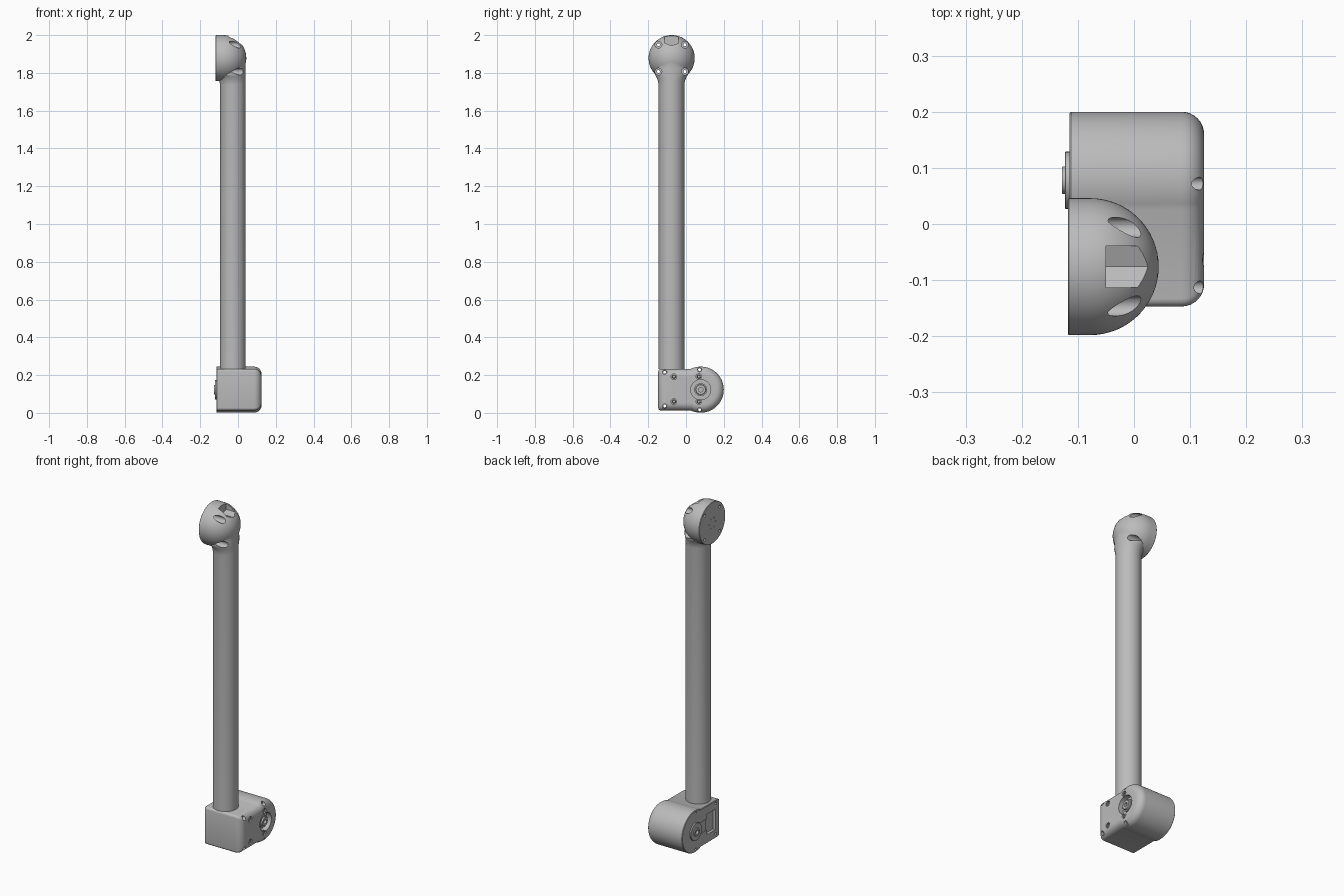
import bpy, bmesh
from math import sin, cos, pi, radians, sqrt

cube = bpy.data.objects.get("Cube")
if cube:
    bpy.data.objects.remove(cube)

grey = bpy.data.materials.new("light_grey")
grey.use_nodes = True
colour = (0.5, 0.5, 0.5, 1)
grey.diffuse_color = colour
grey.node_tree.nodes["Principled BSDF"].inputs["Base Color"].default_value = colour


def loft(name, rings):
    """Closed solid through a list of equally long point rings."""
    bm = bmesh.new()
    loops = [[bm.verts.new(p) for p in ring] for ring in rings]
    n = len(loops[0])
    for a, b in zip(loops, loops[1:]):
        for i in range(n):
            j = (i + 1) % n
            bm.faces.new((a[i], a[j], b[j], b[i]))
    bm.faces.new(loops[0])
    bm.faces.new(loops[-1])
    bmesh.ops.recalc_face_normals(bm, faces=bm.faces)
    mesh = bpy.data.meshes.new(name)
    bm.to_mesh(mesh)
    bm.free()
    mesh.materials.append(grey)
    ob = bpy.data.objects.new(name, mesh)
    bpy.context.collection.objects.link(ob)
    return ob


def turned(name, y, z, profile, n=24):
    """Solid of revolution about the x direction; profile is (x, radius)."""
    return loft(name, [[(x, y + r * cos(2 * pi * i / n), z + r * sin(2 * pi * i / n))
                        for i in range(n)] for x, r in profile])


def block(name, x0, x1, y0, y1, z0, z1):
    return loft(name, [[(x, y0, z0), (x, y1, z0), (x, y1, z1), (x, y0, z1)]
                       for x in (x0, x1)])


def combine(ob, tool, operation="DIFFERENCE"):
    mod = ob.modifiers.new("combine", "BOOLEAN")
    mod.operation, mod.solver, mod.object = operation, "EXACT", tool
    bpy.context.view_layer.objects.active = ob
    bpy.ops.object.modifier_apply(modifier=mod.name)
    bpy.data.objects.remove(tool)


# Head: short drum with a half-ball towards +x
HY, HZ, R = -0.076, 1.878, 0.122
ball = [(-0.078 + R * sin(t), R * cos(t)) for t in [radians(89.5) * i / 16 for i in range(17)]]
arm = turned("arm_and_head", HY, HZ, [(-0.118, R - 0.002), (-0.116, R)] + ball, 64)


# Tube with a flared neck below the head
def tube_ring(z, flare, n=48):
    return [(-0.027 - flare / 2 + (0.068 + flare / 2) * cos(2 * pi * i / n),
             HY - 0.001 + (0.068 + flare) * sin(2 * pi * i / n), z) for i in range(n)]


combine(arm, loft("tube", [tube_ring(z, f) for z, f in (
    (0.233, 0), (1.735, 0), (1.75, 0.002), (1.765, 0.006), (1.778, 0.012),
    (1.79, 0.019), (1.82, 0.019), (1.868, 0))]), "UNION")

# Head screw holes with wide counterbores
for sy in (-1, 1):
    for sz in (-1, 1):
        combine(arm, turned("cutter", HY + sy * 0.07, HZ + sz * 0.071,
                            [(-0.2, 0.008), (-0.088, 0.008), (-0.088, 0.018), (0.2, 0.018)]))

# Cable pocket with a valley floor, open at the top
combine(arm, loft("cutter", [[(x, HY - 0.037, 2.1), (x, HY - 0.037, 1.958), (x, HY, 1.944),
                              (x, HY + 0.037, 1.958), (x, HY + 0.037, 2.1)]
                             for x in (-0.05, 0.1)]))

# Small dimples on the flat face of the head
for i in range(6):
    a = i * pi / 3
    combine(arm, turned("cutter", HY + 0.03 * cos(a), HZ + 0.03 * sin(a),
                        [(-0.2, 0.004), (-0.112, 0.004)], 10))

# Base housing: block joined to a round drum, with a large fillet at +x
BY, BZ = 0.078, 0.123


def base_ring(x, d):
    r, h, front = R - d, 0.11 - d, -0.147 + d
    c = max(0.014 - d * 0.2, 0.004)
    end = pi - math_angle(h / r)
    pts = [(BY + r * cos(a), BZ + r * sin(a))
           for a in [-end + 2 * end * i / 40 for i in range(41)]]
    for s in (1, -1):
        steps = [radians(90) * i / 4 for i in range(5)]
        for t in steps if s > 0 else reversed(steps):
            pts.append((front + c - c * sin(t), BZ + s * (h - c + c * cos(t))))
    return [(x, y, z) for y, z in pts]


def math_angle(s):
    """Angle whose sine is s."""
    from math import asin
    return asin(s)


F = 0.04
fillet = [radians(90) * i / 8 for i in range(9)]
base = loft("base_housing", [base_ring(-0.115, 0.003), base_ring(-0.112, 0)] +
            [base_ring(0.125 - F + F * sin(t), F * (1 - cos(t))) for t in fillet])

# Base corner screw holes running right through
for y, z in ((-0.113, 0.215), (-0.113, 0.037), (0.072, 0.229), (0.072, 0.017)):
    combine(base, turned("cutter", y, z, [(-0.2, 0.0075), (0.102, 0.0075),
                                          (0.102, 0.0115), (0.2, 0.0115)]))

# Screw recesses on the +x face, each with a screw head
for y in (-0.064, 0.068):
    for z in (0.06, 0.192):
        combine(base, turned("cutter", y, z, [(0.11, 0.015), (0.2, 0.015)]))
        turned("screw_head", y, z, [(0.108, 0.010), (0.121, 0.010), (0.123, 0.008),
                                    (0.123, 0.005), (0.115, 0.005)], 20)

# Bearing recess and hub on the +x face
combine(base, turned("cutter", BY, BZ, [(0.095, 0.053), (0.2, 0.053)], 48))
turned("bearing_hub", BY, BZ, [(0.09, 0.034), (0.114, 0.034), (0.114, 0.027), (0.122, 0.025),
                               (0.122, 0.012), (0.1, 0.012)], 40)

# Connector pocket and cable channel on the -x face
combine(base, block("cutter", -0.2, -0.1, -0.108, -0.03, 0.063, 0.183))
combine(base, block("cutter", -0.2, -0.109, -0.04, 0.04, 0.09, 0.156))

# Stepped output boss on the -x face
turned("output_boss", BY, BZ, [(-0.1, 0.051), (-0.122, 0.051), (-0.123, 0.050), (-0.123, 0.025),
                               (-0.128, 0.024), (-0.128, 0.012), (-0.115, 0.012)], 40)

# Smooth rounded surfaces, keep hard edges crisp
for ob in bpy.context.scene.objects:
    ob.select_set(ob.type == "MESH")
bpy.context.view_layer.objects.active = base
bpy.ops.object.shade_smooth_by_angle(angle=radians(30))
